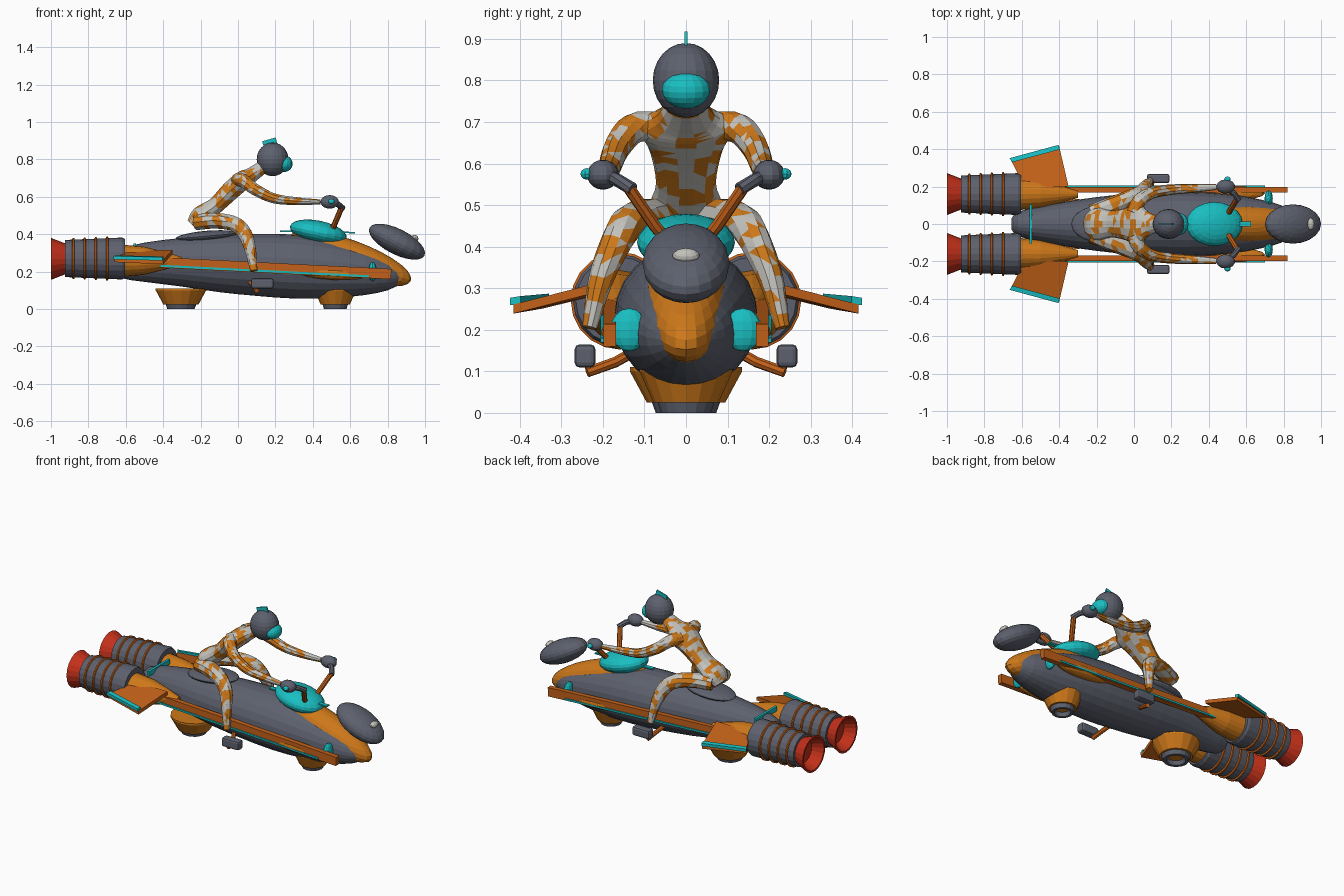
import bpy, bmesh, math
from mathutils import Vector, Matrix, noise

if "Cube" in bpy.data.objects:
    bpy.data.objects.remove(bpy.data.objects["Cube"])


def material(name, col):
    m = bpy.data.materials.new(name)
    m.diffuse_color = (*col, 1)
    m.use_nodes = True
    m.node_tree.nodes["Principled BSDF"].inputs["Base Color"].default_value = m.diffuse_color
    return m


DARK = material("slate", (0.11, 0.12, 0.155))
ORANGE = material("orange", (0.62, 0.19, 0.01))
RUST = material("rust_orange", (0.55, 0.12, 0.01))
CYAN = material("cyan", (0.01, 0.52, 0.54))
RED = material("red", (0.55, 0.03, 0.01))
PALE = material("pale", (0.55, 0.54, 0.50))


def finish(name, bm, mat):
    bmesh.ops.recalc_face_normals(bm, faces=bm.faces)
    me = bpy.data.meshes.new(name)
    bm.to_mesh(me)
    bm.free()
    me.materials.append(mat)
    ob = bpy.data.objects.new(name, me)
    bpy.context.collection.objects.link(ob)
    return ob


def ellipsoid(name, c, r, mat, tilt=0, u=20, v=12):
    bm = bmesh.new()
    bmesh.ops.create_uvsphere(bm, u_segments=u, v_segments=v, radius=1)
    M = Matrix.Translation(c) @ Matrix.Rotation(math.radians(tilt), 4, 'Y') @ Matrix.Diagonal((*r, 1))
    bm.transform(M)
    return finish(name, bm, mat)


def box(name, c, size, mat, tilt=0, bevel=0):
    bm = bmesh.new()
    bmesh.ops.create_cube(bm, size=1)
    bm.transform(Matrix.Diagonal((*size, 1)))
    if bevel:
        bmesh.ops.bevel(bm, geom=bm.edges[:], offset=bevel, segments=2, affect='EDGES', profile=0.5)
    bm.transform(Matrix.Translation(c) @ Matrix.Rotation(math.radians(tilt), 4, 'Y'))
    return finish(name, bm, mat)


def loft(name, path, mat, sides=12, axis=None):
    """Skin through (centre, side radius, normal radius) stations."""
    bm = bmesh.new()
    rings = []
    for i, (c, a, b) in enumerate(path):
        t = axis or (Vector(path[min(i + 1, len(path) - 1)][0]) - Vector(path[max(i - 1, 0)][0])).normalized()
        n = Vector(t).cross(Vector((0, 1, 0))).normalized()
        s = n.cross(Vector(t)).normalized()
        angs = [math.tau * k / sides for k in range(sides)]
        rings.append([bm.verts.new(Vector(c) + s * a * math.cos(w) + n * b * math.sin(w)) for w in angs])
    for p, q in zip(rings, rings[1:]):
        for k in range(sides):
            j = (k + 1) % sides
            bm.faces.new((p[k], p[j], q[j], q[k]))
    bm.faces.new(rings[0])
    bm.faces.new(rings[-1])
    return finish(name, bm, mat)


def smooth(path, n=4):
    """Catmull-Rom resample of flat (x, y, z, a, b) stations."""
    P = [Vector(p) for p in path]
    P = [2 * P[0] - P[1]] + P + [2 * P[-1] - P[-2]]
    out = []
    for i in range(1, len(P) - 2):
        a, b, c, d = P[i - 1:i + 3]
        for k in range(n + (i == len(P) - 3)):
            t = k / n
            out.append(0.5 * (2 * b + (c - a) * t + (2 * a - 5 * b + 4 * c - d) * t * t + (3 * b - a - 3 * c + d) * t ** 3))
    return [(Vector(v[:3]), v[3], v[4]) for v in out]


def lathe_x(name, y, z, prof, mat, sides=20):
    return loft(name, [((x, y, z), r, r) for x, r in prof], mat, sides, Vector((1, 0, 0)))


def rod(name, pts, r, mat, sides=8):
    return loft(name, [(p, r, r) for p in pts], mat, sides)


def camo(ob):
    """Triangulate and scatter orange patches over the pale suit."""
    bm = bmesh.new()
    bm.from_mesh(ob.data)
    bmesh.ops.triangulate(bm, faces=bm.faces)
    for f in bm.faces:
        f.material_index = int(noise.noise(f.calc_center_median() * 24) > 0.02)
    bm.to_mesh(ob.data)
    bm.free()
    ob.data.materials.append(ORANGE)


# hull: x, bottom, top, half width
hull = [(-.655, .21, .27, .03), (-.62, .165, .32, .065), (-.5, .145, .355, .095), (-.3, .12, .38, .13),
        (-.1, .09, .395, .155), (.1, .07, .402, .17), (.3, .056, .398, .172), (.5, .058, .37, .16),
        (.68, .075, .32, .13), (.8, .1, .265, .095), (.87, .135, .215, .05)]
loft("hull", smooth([(x, 0, (b + t) / 2, w, (t - b) / 2) for x, b, t, w in hull], 2), DARK, 24, Vector((1, 0, 0)))
ellipsoid("nose_cowl", (.6, 0, .27), (.345, .1, .098), ORANGE, 20, 24, 14)
ellipsoid("front_pod", (.85, 0, .36), (.165, .105, .068), DARK, 27)
ellipsoid("headlamp", (.945, 0, .378), (.02, .033, .018), PALE, 27, 12, 8)
ellipsoid("fuel_tank", (.43, 0, .41), (.155, .118, .062), CYAN, 12)
box("tank_strip", (.425, 0, .412), (.4, .025, .008), CYAN, 1)
ellipsoid("seat", (-.17, 0, .39), (.165, .1, .028), DARK, -5)
box("tail_crossbar", (-.552, 0, .335), (.015, .21, .03), CYAN)

# hover pads underneath
for label, x, r in (("rear", -.305, .135), ("front", .52, .112)):
    for part, prof, mat in (("pad", [(.11, r), (.1, r), (.025, r * .7)], ORANGE),
                            ("pad_rim", [(.03, r * .62), (0, r * .54), (0, r * .4), (.03, r * .34)], DARK)):
        loft(f"{label}_{part}", [((x, 0, z), a, a) for z, a in prof], mat, 16, Vector((0, 0, -1)))

for s in (-1, 1):
    side = "right" if s < 0 else "left"

    # engines
    y = .16 * s
    lathe_x(f"{side}_engine", y, .27, [(-.925, .098), (-.905, .1), (-.62, .112), (-.605, .105)], DARK)
    for x in (-.88, -.82, -.76, -.7):
        r = .101 + (x + .9) * .042
        lathe_x(f"{side}_engine_ring", y, .27, [(x - .007, r), (x - .004, r + .008), (x + .004, r + .008), (x + .007, r)], RUST)
    lathe_x(f"{side}_nozzle", y, .268, [(-.9, .075), (-.93, .085), (-1, .112), (-1, .1), (-.935, .07)], RED)
    lathe_x(f"{side}_intake_cone", y, .258, [(-.61, .085), (-.5, .075), (-.4, .05), (-.3, .02)], ORANGE)

    # swept fin with coloured tip strip
    for part, quad, th, mat in (
            ("fin", [(-.58, .19, .3), (-.35, .2, .305), (-.4, .415, .25), (-.66, .345, .262)], .022, RUST),
            ("fin_tip", [(-.652, .33, .278), (-.398, .398, .272), (-.403, .423, .268), (-.665, .352, .274)], .018, CYAN)):
        bm = bmesh.new()
        lo, hi = ([bm.verts.new((x, yy * s, z + d)) for x, yy, z in quad] for d in (-th / 2, th / 2))
        bm.faces.new(lo)
        bm.faces.new(hi)
        for k in range(4):
            j = (k + 1) % 4
            bm.faces.new((lo[k], lo[j], hi[j], hi[k]))
        finish(f"{side}_{part}", bm, mat)

    # side rail, trim line, bulge and front bracket
    box(f"{side}_rail", (.2, .184 * s, .218), (1.24, .03, .055), RUST, 2.9)
    box(f"{side}_rail_trim", (.1, .2 * s, .205), (1.2, .012, .011), CYAN, 2.9)
    ellipsoid(f"{side}_rail_bulge", (.51, .165 * s, .19), (.19, .04, .034), ORANGE, 2.9, 16, 8)
    ellipsoid(f"{side}_bracket", (.72, .137 * s, .2), (.022, .045, .052), CYAN, 0, 12, 8)

    # handlebar
    rod(f"{side}_steering_strut", [(.5, .05 * s, .42), (.515, .075 * s, .45), (.555, .14 * s, .545)], .015, RUST)
    rod(f"{side}_grip_bar", [(.56, .128 * s, .538), (.535, .165 * s, .56), (.48, .2 * s, .576)], .016, DARK)
    ellipsoid(f"{side}_hand_guard", (.49, .2 * s, .573), (.05, .038, .036), DARK, 0, 14, 10)
    ellipsoid(f"{side}_grip_knob", (.5, .238 * s, .575), (.018, .016, .014), CYAN, 0, 10, 6)

    # foot peg
    rod(f"{side}_peg_strut", [(.06, .12 * s, .15), (.085, .17 * s, .122), (.1, .238 * s, .098)], .013, RUST)
    box(f"{side}_foot_peg", (.13, .243 * s, .137), (.12, .05, .056), DARK, 0, .012)

    # rider limbs
    camo(loft(f"{side}_arm", smooth([(0, .06 * s, .69, .04, .038), (.03, .125 * s, .685, .038, .036),
                                     (.09, .165 * s, .64, .033, .033), (.19, .183 * s, .592, .028, .028),
                                     (.31, .19 * s, .577, .024, .022), (.44, .198 * s, .572, .016, .014)]), PALE, 10))
    camo(loft(f"{side}_leg", smooth([(-.22, .05 * s, .465, .055, .045), (-.12, .095 * s, .472, .05, .044),
                                     (-.02, .14 * s, .455, .043, .042), (.035, .17 * s, .405, .038, .04),
                                     (.065, .205 * s, .32, .03, .032), (.085, .232 * s, .205, .018, .02)]), PALE, 10))

# rider torso and helmet
camo(loft("torso", smooth([(-.245, 0, .45, .06, .035), (-.2, 0, .495, .088, .055), (-.12, 0, .553, .072, .046),
                           (-.04, 0, .632, .088, .052), (.025, 0, .688, .115, .052), (.07, 0, .715, .07, .042),
                           (.14, 0, .765, .035, .035)]), PALE, 14))
ellipsoid("helmet", (.185, 0, .8), (.085, .08, .09), DARK)
ellipsoid("visor", (.245, 0, .777), (.047, .058, .045), CYAN, 8, 16, 10)
box("helmet_crest", (.17, 0, .89), (.075, .008, .035), CYAN, -16)
